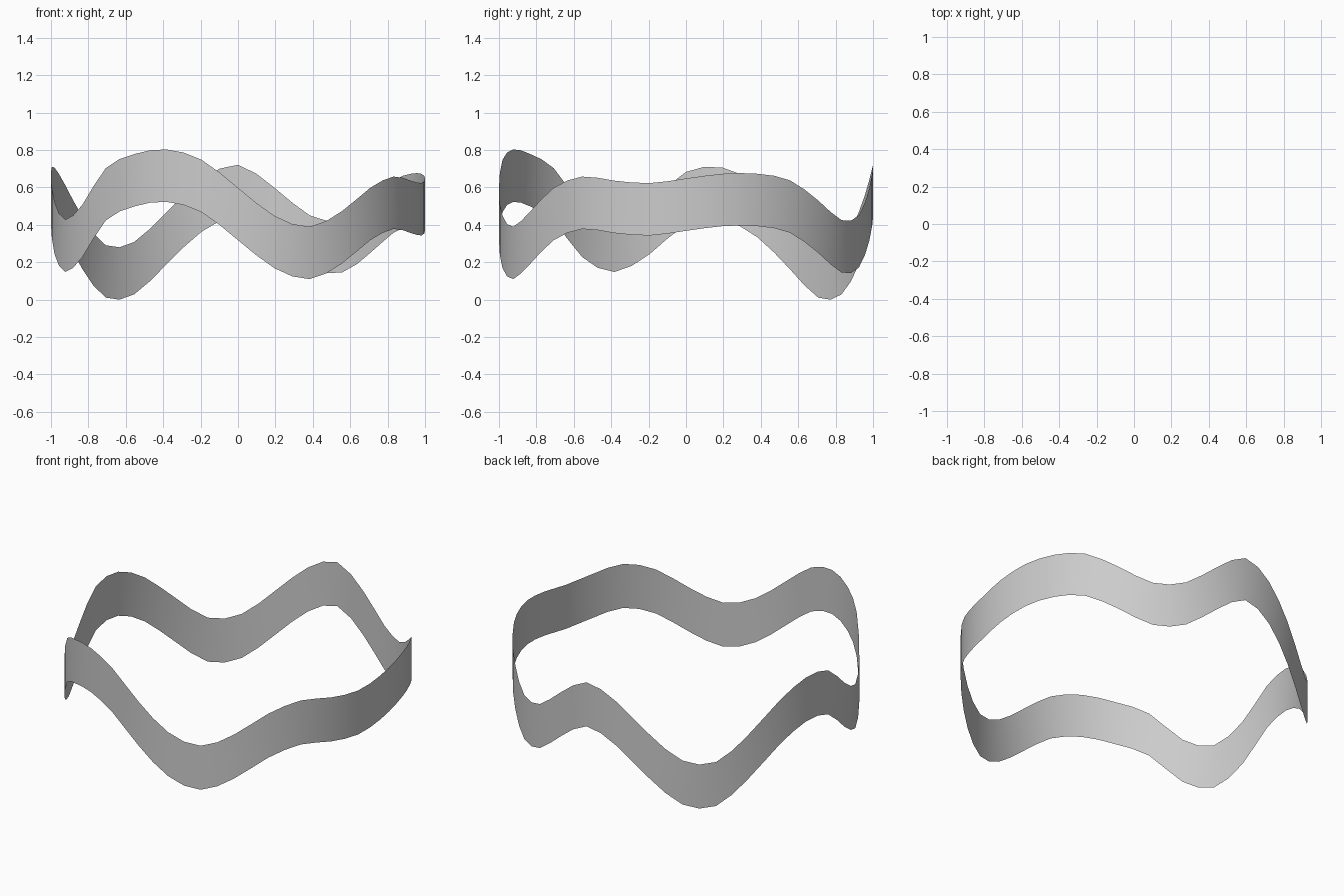
import bpy, bmesh, math

if "Cube" in bpy.data.objects:
    bpy.data.objects.remove(bpy.data.objects["Cube"])

HEIGHT = 0.28

# Lower-edge height every 11.25 degrees, counter-clockwise from +x
wave = [0.375, 0.40, 0.40, 0.365, 0.257, 0.152, 0.178, 0.325,
        0.448, 0.37, 0.195, 0.035, 0.018, 0.17, 0.34, 0.433,
        0.41, 0.25, 0.155, 0.235, 0.43, 0.505, 0.53, 0.475,
        0.325, 0.175, 0.117, 0.20, 0.325, 0.385, 0.363, 0.35]
n = len(wave)

# Smoothly double the samples to 64 segments
levels = []
for i in range(n):
    a, b, c, d = (wave[(i + k) % n] for k in (-1, 0, 1, 2))
    levels += [b, (9 * (b + c) - a - d) / 16]
low = min(levels)

# Single-layer wavy ring band
bm = bmesh.new()
columns = []
for i, z in enumerate(levels):
    t = 2 * math.pi * i / len(levels)
    x, y = math.cos(t), math.sin(t)
    columns.append((bm.verts.new((x, y, z - low)),
                    bm.verts.new((x, y, z - low + HEIGHT))))
for i, (b0, t0) in enumerate(columns):
    b1, t1 = columns[(i + 1) % len(columns)]
    bm.faces.new((b0, b1, t1, t0)).smooth = True

mesh = bpy.data.meshes.new("wavy_band")
bm.to_mesh(mesh)
bm.free()
band = bpy.data.objects.new("wavy_band", mesh)
bpy.context.collection.objects.link(band)
